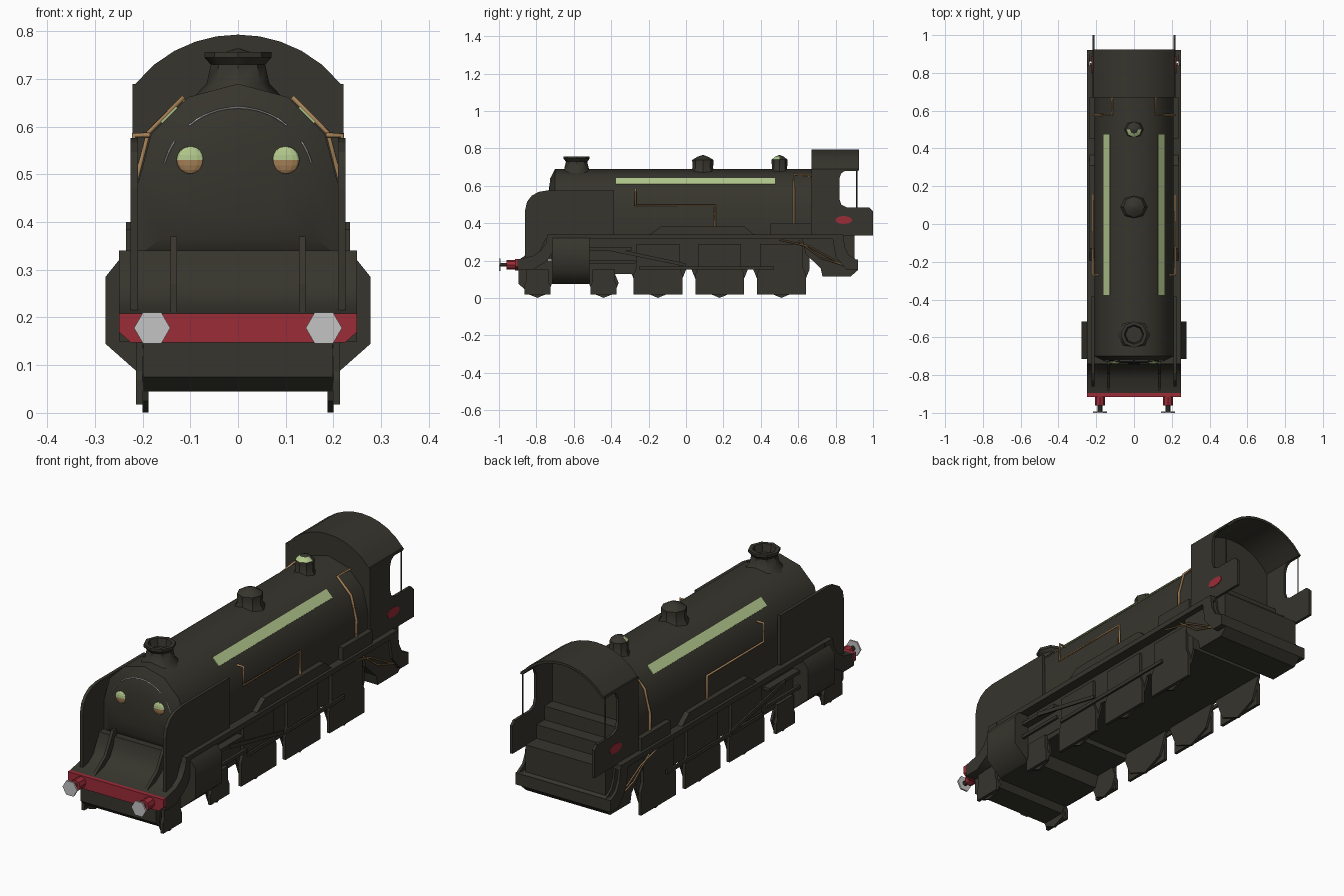
import bpy, bmesh, math
from mathutils import Vector

if "Cube" in bpy.data.objects:
    bpy.data.objects.remove(bpy.data.objects["Cube"])


def material(name, col):
    m = bpy.data.materials.new(name)
    m.diffuse_color = (*col, 1)
    m.use_nodes = True
    m.node_tree.nodes["Principled BSDF"].inputs["Base Color"].default_value = m.diffuse_color
    return m


DARK = material("dark_olive_black", (0.037, 0.035, 0.026))
RED = material("signal_red", (0.33, 0.025, 0.038))
GREEN = material("pale_green", (0.44, 0.57, 0.26))
BRASS = material("copper_brown", (0.38, 0.22, 0.095))
STEEL = material("light_steel", (0.55, 0.55, 0.55))


def finish(name, bm, mats, mirror=False, smooth=None):
    bmesh.ops.recalc_face_normals(bm, faces=bm.faces)
    me = bpy.data.meshes.new(name)
    bm.to_mesh(me)
    bm.free()
    ob = bpy.data.objects.new(name, me)
    bpy.context.collection.objects.link(ob)
    for m in mats if isinstance(mats, list) else [mats]:
        me.materials.append(m)
    if smooth:
        bpy.ops.object.select_all(action='DESELECT')
        ob.select_set(True)
        bpy.context.view_layer.objects.active = ob
        bpy.ops.object.shade_smooth_by_angle(angle=math.radians(smooth))
    if mirror:
        ob.modifiers.new("mirror", 'MIRROR').use_axis[0] = True
    return ob


def loft(name, rings, mat, **kw):
    """Skin a list of closed rings and cap both ends."""
    bm = bmesh.new()
    vs = [[bm.verts.new(p) for p in r] for r in rings]
    for a, b in zip(vs, vs[1:]):
        for i in range(len(a)):
            j = (i + 1) % len(a)
            bm.faces.new((a[i], a[j], b[j], b[i]))
    bm.faces.new(vs[0])
    bm.faces.new(vs[-1])
    return finish(name, bm, mat, **kw)


def side(name, pts, x0, x1, mat=DARK, **kw):      # (y, z) outline, extruded in x
    return loft(name, [[(x, y, z) for y, z in pts] for x in (x0, x1)], mat, **kw)


def front(name, pts, y0, y1, mat=DARK, **kw):     # (x, z) outline, extruded in y
    return loft(name, [[(x, y, z) for x, z in pts] for y in (y0, y1)], mat, **kw)


def box(name, x0, x1, y0, y1, z0, z1, mat=DARK, **kw):
    return side(name, [(y0, z0), (y1, z0), (y1, z1), (y0, z1)], x0, x1, mat, **kw)


def lathe(name, y, profile, n=8, mat=DARK):       # (radius, z) around a vertical axis
    rings = [[(r * math.cos(2 * math.pi * i / n), y + r * math.sin(2 * math.pi * i / n), z)
              for i in range(n)] for r, z in profile]
    return loft(name, rings, mat, smooth=35)


def ngon(cy, cz, r, n, start=0.0, squash=1.0):
    return [(cy + r * math.cos(start + 2 * math.pi * i / n),
             cz + squash * r * math.sin(start + 2 * math.pi * i / n)) for i in range(n)]


def pipe(name, pts, r=0.005, mat=BRASS, both=True):
    for s in ((1, -1) if both else (1,)):
        cu = bpy.data.curves.new(name, 'CURVE')
        cu.dimensions = '3D'
        cu.bevel_depth, cu.bevel_resolution, cu.use_fill_caps = r, 0, True
        sp = cu.splines.new('POLY')
        sp.points.add(len(pts) - 1)
        for p, (x, y, z) in zip(sp.points, pts):
            p.co = (s * x, y, z, 1)
        cu.materials.append(mat)
        bpy.context.collection.objects.link(bpy.data.objects.new(name, cu))


# Boiler with rounded smokebox front: twelve-sided top, straight lower sides
CZ, R = 0.48, 0.21
outline = [(R * math.cos(math.radians(a)), R * math.sin(math.radians(a))) for a in range(0, 181, 30)]
outline += [(-R, -0.15), (R, -0.15)]
loft("boiler", [[(x * s, y, CZ + z * s) for x, z in outline] for y, s in
     ((0.68, 1), (-0.70, 1), (-0.725, 0.76), (-0.735, 0.42), (-0.738, 0.05))], DARK, smooth=40)

# Pale stripes along the boiler shoulders
k = math.sqrt(0.5)
stripe = [(0.1434 + k * (t + n), 0.6235 + k * (n - t)) for t, n in
          ((-0.023, -0.002), (0.023, -0.002), (0.023, 0.004), (-0.023, 0.004))]
front("boiler_stripe", stripe, -0.375, 0.475, GREEN, mirror=True)

# Chimney and domes
lathe("chimney", -0.585, [(0.1, 0.655), (0.066, 0.69), (0.057, 0.73), (0.07, 0.745),
                          (0.07, 0.757), (0.052, 0.757), (0.045, 0.72), (0.01, 0.72)])
lathe("steam_dome", 0.09, [(0.075, 0.665), (0.055, 0.695), (0.057, 0.738), (0.03, 0.755), (0.004, 0.764)])
dome = lathe("safety_valve", 0.5, [(0.055, 0.67), (0.041, 0.69), (0.042, 0.74), (0.022, 0.757), (0.003, 0.764)])
dome.data.materials.append(GREEN)
for f in dome.data.polygons:                      # painted front shoulder of the valve
    if f.normal.y < -0.2 and 0.74 < f.center.z < 0.757:
        f.material_index = 1

# Front lamps, green above and brown below
bm = bmesh.new()
bmesh.ops.create_uvsphere(bm, u_segments=12, v_segments=8, radius=0.029)
for v in bm.verts:
    v.co = Vector((v.co.x + 0.1, v.co.y * 0.35 - 0.732, v.co.z + 0.53))
for f in bm.faces:
    f.material_index = 0 if f.calc_center_median().z > 0.53 else 1
finish("front_lamp", bm, [GREEN, BRASS], mirror=True)

# Thin bright arc on the smokebox front
for a0, a1 in ((16, 34), (50, 130), (146, 164)):
    arc = [math.radians(a0 + (a1 - a0) * i / 10) for i in range(11)]
    pipe("smokebox_arc", [(0.16 * math.cos(a), -0.7255, CZ + 0.16 * math.sin(a)) for a in arc],
         0.002, STEEL, both=False)

# Smoke deflectors
side("smoke_deflector", [(-0.385, 0.315), (-0.75, 0.315), (-0.80, 0.21), (-0.86, 0.21), (-0.86, 0.47),
     (-0.85, 0.515), (-0.825, 0.547), (-0.79, 0.567), (-0.74, 0.576), (-0.385, 0.576)],
     0.21, 0.225, mirror=True)

# Curved front apron, brackets and buffer beam
side("front_apron", [(-0.68, 0.34), (-0.74, 0.34), (-0.75, 0.295), (-0.775, 0.255), (-0.82, 0.225),
     (-0.90, 0.207), (-0.90, 0.15), (-0.82, 0.15), (-0.74, 0.2), (-0.68, 0.3)], -0.25, 0.25, smooth=35)
side("apron_bracket", [(-0.72, 0.37), (-0.745, 0.37), (-0.80, 0.27), (-0.89, 0.207), (-0.72, 0.207)],
     0.128, 0.142, mirror=True)
front("buffer_beam", [(-0.25, 0.208), (0.25, 0.208), (0.25, 0.17), (0.225, 0.148),
      (-0.225, 0.148), (-0.25, 0.17)], -0.915, -0.895, RED)
front("buffer_housing", ngon(0.18, 0.178, 0.026, 8), -0.96, -0.91, RED, mirror=True)
front("buffer_shaft", ngon(0.18, 0.178, 0.012, 6), -0.995, -0.95, DARK, mirror=True)
front("buffer_head", ngon(0.18, 0.178, 0.038, 6), -1.0, -0.992, STEEL, mirror=True)

# Frames under the running board
box("main_frame", -0.2, 0.2, -0.72, 0.66, 0.155, 0.32)
side("front_frame", [(-0.895, 0.075), (-0.86, 0.045), (-0.74, 0.045), (-0.72, 0.075), (-0.5, 0.075),
     (-0.48, 0.13), (-0.28, 0.13), (-0.28, 0.2), (-0.895, 0.2)], -0.198, 0.198)
side("rear_frame", [(0.62, 0.32), (0.64, 0.235), (0.72, 0.16), (0.73, 0.115), (0.88, 0.115),
     (0.92, 0.15), (0.92, 0.2), (0.87, 0.23), (0.85, 0.27), (0.84, 0.34)], -0.22, 0.22)

# Running board with raised centre and boxes
box("running_board", -0.248, 0.248, -0.735, 0.84, 0.315, 0.34)
side("raised_splasher", [(-0.2, 0.335), (-0.13, 0.385), (0.31, 0.385), (0.37, 0.335)], 0.2, 0.235, mirror=True)
box("side_box", 0.2, 0.235, 0.45, 0.67, 0.335, 0.4, mirror=True)
side("rear_valance", [(0.78, 0.34), (0.84, 0.34), (0.85, 0.27), (0.87, 0.23), (0.92, 0.2), (0.92, 0.15),
     (0.86, 0.15), (0.8, 0.22)], 0.235, 0.248, mirror=True)
box("rear_step", -0.248, 0.248, 0.86, 0.92, 0.15, 0.205)

# Cylinders and slide bars
front("cylinder", [(0.19, 0.32), (0.25, 0.32), (0.278, 0.285), (0.278, 0.145), (0.21, 0.085), (0.19, 0.075)],
      -0.715, -0.515, smooth=50, mirror=True)
box("slide_bar", 0.2, 0.235, -0.515, -0.29, 0.255, 0.27, mirror=True)
box("piston_rod", 0.225, 0.238, -0.515, -0.27, 0.185, 0.2, mirror=True)

# Wheels: eight-sided tyre behind a flat face plate
for name, y, r in (("leading_wheel", -0.795, 0.08), ("leading_wheel", -0.44, 0.08), ("driving_wheel", -0.15, 0.15),
                   ("driving_wheel", 0.18, 0.15), ("driving_wheel", 0.51, 0.15)):
    side(name + "_tyre", ngon(y, r + 0.001, r, 8, -math.pi / 2), 0.188, 0.2, mirror=True)
    w, n = r * 0.87, r * 0.76
    side(name + "_plate", [(y - w, 0.018), (y + w, 0.018), (y + w, r * 0.85), (y + n, r * 1.1),
         (y + n, r * 1.92), (y - n, r * 1.92), (y - n, r * 1.1), (y - w, r * 0.85)], 0.199, 0.214, mirror=True)

# Coupling and connecting rods
box("coupling_rod", 0.222, 0.232, -0.25, 0.47, 0.153, 0.17, mirror=True)
side("connecting_rod", [(-0.4, 0.27), (0.0, 0.185), (0.0, 0.168), (-0.4, 0.25)], 0.234, 0.242, mirror=True)

# Cab: sides, arched roof, front wall and stepped interior
side("cab_side", [(0.67, 0.335), (1.0, 0.335), (1.0, 0.465), (0.98, 0.485), (0.86, 0.485), (0.83, 0.5),
     (0.82, 0.53), (0.82, 0.64), (0.83, 0.667), (0.85, 0.68), (0.92, 0.68), (0.92, 0.69), (0.67, 0.69)],
     0.208, 0.221, mirror=True)


def arch(r, half):
    return [(-half + 2 * half * i / 10, 0.515 + math.sqrt(r * r - (-half + 2 * half * i / 10) ** 2))
            for i in range(11)]


front("cab_roof", arch(0.278, 0.221) + arch(0.266, 0.208)[::-1], 0.67, 0.925, smooth=30)
front("cab_front_wall", arch(0.272, 0.212) + [(0.212, 0.335), (-0.212, 0.335)], 0.672, 0.7)
box("cab_upper_step", -0.21, 0.21, 0.69, 0.76, 0.33, 0.47)
box("cab_lower_step", -0.21, 0.21, 0.69, 0.82, 0.33, 0.405)
box("cab_floor", -0.21, 0.21, 0.69, 0.9, 0.2, 0.34)
pipe("cab_handrail", [(0.215, 0.912, 0.48), (0.215, 0.912, 0.685)], 0.004, DARK)
side("cab_badge", ngon(0.843, 0.417, 0.045, 14, 0, 0.48), 0.219, 0.224, RED, mirror=True)

# Copper pipework on boiler, firebox and under the cab
pipe("feed_pipe", [(0.185, -0.27, 0.582), (0.218, -0.27, 0.582), (0.218, -0.27, 0.495),
                   (0.218, 0.155, 0.495), (0.218, 0.155, 0.385)], 0.006)
pipe("firebox_pipe", [(0.116, 0.68, 0.656), (0.116, 0.577, 0.66), (0.188, 0.577, 0.588),
                      (0.216, 0.577, 0.48), (0.216, 0.577, 0.34)], 0.006)
pipe("injector_pipe", [(0.23, 0.5, 0.312), (0.23, 0.66, 0.275), (0.23, 0.85, 0.17)], 0.004)
pipe("injector_pipe_lower", [(0.23, 0.6, 0.305), (0.23, 0.72, 0.215), (0.23, 0.83, 0.18)], 0.004)
